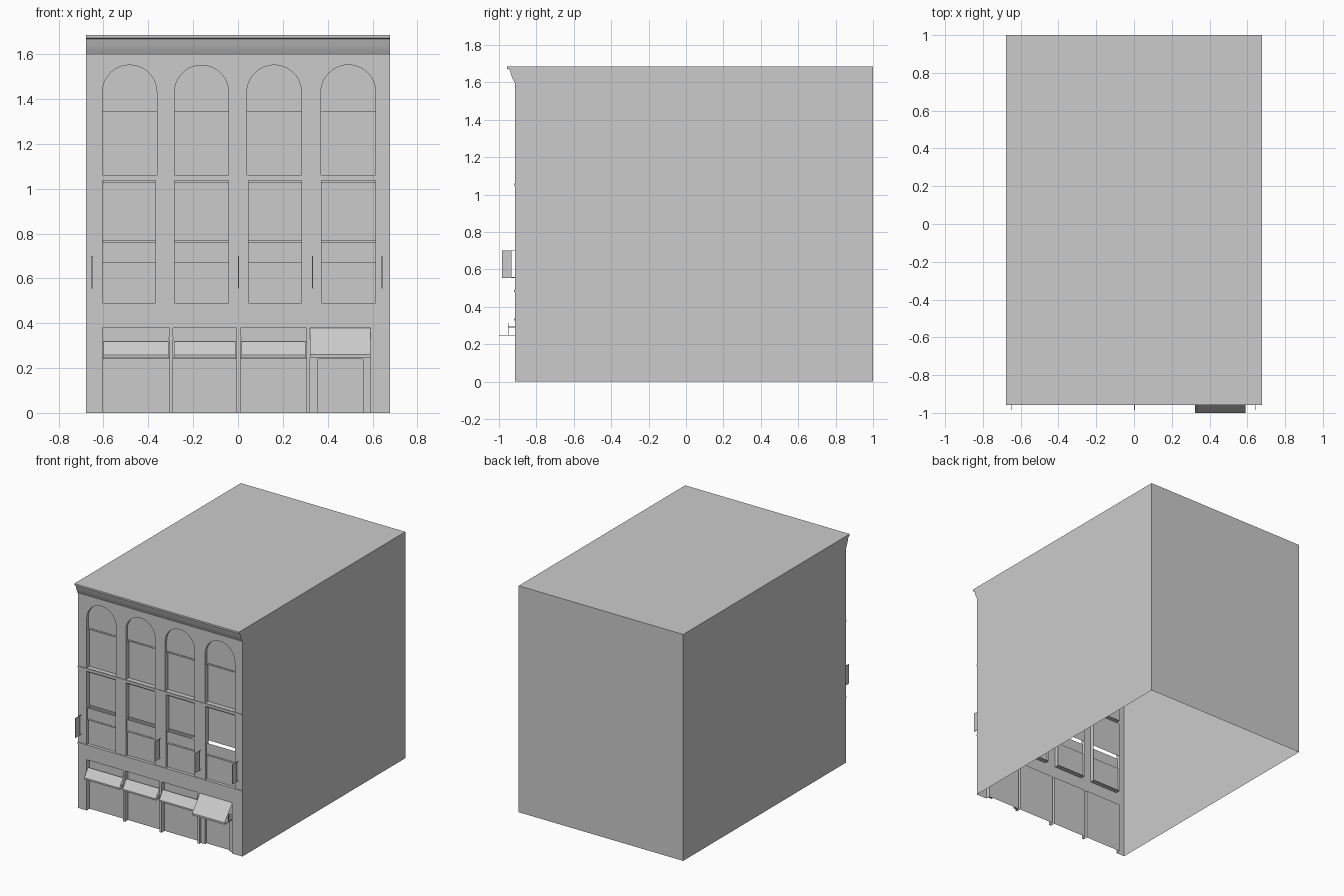
import bpy, bmesh
from math import cos, sin, pi, radians

if "Cube" in bpy.data.objects:
    bpy.data.objects.remove(bpy.data.objects["Cube"])

W, H, F, B = 0.677, 1.685, -0.915, 1.0   # half width, height, front and back planes
EAVE = 1.597

plaster = bpy.data.materials.new("light grey")
plaster.use_nodes = True
GREY = (0.6, 0.6, 0.6, 1)
plaster.diffuse_color = GREY
plaster.node_tree.nodes["Principled BSDF"].inputs["Base Color"].default_value = GREY


def finish(name, bm, smooth=False):
    mesh = bpy.data.meshes.new(name)
    bm.to_mesh(mesh)
    bm.free()
    mesh.materials.append(plaster)
    ob = bpy.data.objects.new(name, mesh)
    bpy.context.collection.objects.link(ob)
    if smooth:
        bpy.ops.object.select_all(action='DESELECT')
        ob.select_set(True)
        bpy.context.view_layer.objects.active = ob
        bpy.ops.object.shade_smooth_by_angle(angle=radians(35))
    return ob


def box(name, x0, x1, y0, y1, z0, z1):
    bm = bmesh.new()
    bmesh.ops.create_cube(bm, size=1)
    for v in bm.verts:
        v.co.x = x1 if v.co.x > 0 else x0
        v.co.y = y1 if v.co.y > 0 else y0
        v.co.z = z1 if v.co.z > 0 else z0
    return finish(name, bm)


def rect(x0, x1, z0, z1):
    return [(x0, z0), (x1, z0), (x1, z1), (x0, z1)]


def arch(x0, x1, z0, spring, n=20):
    c, r = (x0 + x1) / 2, (x1 - x0) / 2
    curve = [(c + r * cos(pi * i / n), spring + r * sin(pi * i / n)) for i in range(n + 1)]
    return [(x0, z0), (x1, z0)] + curve


def pane(name, outline, depth):
    bm = bmesh.new()
    bm.faces.new([bm.verts.new((x, F + depth, z)) for x, z in outline])
    return finish(name, bm)


def reveal(name, outline, depth, closed=True):
    # inner sides of an opening
    bm = bmesh.new()
    rows = [[bm.verts.new((x, y, z)) for x, z in outline] for y in (F, F + depth)]
    n = len(outline)
    for i in range(n if closed else n - 1):
        j = (i + 1) % n
        bm.faces.new((rows[0][i], rows[1][i], rows[1][j], rows[0][j]))
    return finish(name, bm, smooth=True)


# Main shell: side profile with the cornice, open below and at the front
cornice = [(F, EAVE), (-0.924, 1.613), (-0.934, 1.638), (-0.943, 1.668),
           (-0.957, 1.672), (-0.957, H)]
bm = bmesh.new()
side = bm.faces.new([bm.verts.new((-W, y, z))
                     for y, z in [(F, 0)] + cornice + [(B, H), (B, 0)]])
ext = bmesh.ops.extrude_face_region(bm, geom=[side], use_keep_orig=True)
for v in ext["geom"]:
    if isinstance(v, bmesh.types.BMVert):
        v.co.x = W
bmesh.ops.recalc_face_normals(bm, faces=bm.faces)
openings = [f for f in bm.faces
            if all(abs(v.co.z) < 1e-5 for v in f.verts)
            or all(abs(v.co.y - F) < 1e-5 for v in f.verts)]
bmesh.ops.delete(bm, geom=openings, context='FACES')
finish("building_shell", bm, smooth=True)

# Bays
top_bays = [(-0.605, -0.362), (-0.283, -0.042), (0.04, 0.283), (0.37, 0.614)]
mid_bays = [(-0.605, -0.367), (-0.283, -0.042), (0.047, 0.283), (0.373, 0.614)]
shops = [(-0.605, -0.306), (-0.29, -0.007), (0.012, 0.306), (0.322, 0.59)]
SHOP_TOP, DEEP = 0.378, 0.035

# Front wall sheet with window holes and shop notches
outer = [(-W, 0)]
for a, b in shops:
    outer += [(a, 0), (a, SHOP_TOP), (b, SHOP_TOP), (b, 0)]
outer += [(W, 0), (W, EAVE), (-W, EAVE)]
loops = [outer]
loops += [arch(a, b, 1.06, 1.43) for a, b in top_bays]
loops += [rect(a, b, 0.49, 1.036) for a, b in mid_bays]
bm = bmesh.new()
for loop in loops:
    vs = [bm.verts.new((x, F, z)) for x, z in loop]
    for i, v in enumerate(vs):
        bm.edges.new((v, vs[i - 1]))
bmesh.ops.triangle_fill(bm, use_beauty=True, use_dissolve=False,
                        edges=bm.edges[:], normal=(0, -1, 0))
for f in bm.faces:
    f.normal_update()
    if f.normal.y > 0:
        f.normal_flip()
finish("front_wall", bm)

# Arched top windows: upper sash stands forward of the lower one
for i, (a, b) in enumerate(top_bays, 1):
    reveal(f"arched_reveal_{i}", arch(a, b, 1.06, 1.43), DEEP)
    pane(f"arched_upper_sash_{i}", arch(a, b, 1.347, 1.43), 0.02)
    pane(f"arched_lower_sash_{i}", rect(a, b, 1.06, 1.347), DEEP)
    box(f"arched_rail_{i}", a, b, F + 0.016, F + DEEP, 1.342, 1.352)

# Middle windows: deep pane above, shallower two part pane below, open slot between
for i, (a, b) in enumerate(mid_bays, 1):
    reveal(f"middle_reveal_{i}", rect(a, b, 0.49, 1.036), DEEP)
    pane(f"middle_upper_pane_{i}", rect(a, b, 0.77, 1.036), DEEP)
    box(f"middle_head_{i}", a, b, F + 0.012, F + DEEP, 1.025, 1.036)
    pane(f"middle_lower_top_{i}", rect(a, b, 0.674, 0.76), 0.012)
    pane(f"middle_lower_base_{i}", rect(a, b, 0.49, 0.674), 0.02)
    box(f"middle_rail_{i}", a, b, F + 0.009, F + 0.02, 0.669, 0.679)

# String courses
box("upper_string_course", -W, W, F - 0.004, F, 1.048, 1.058)
box("lower_string_course", -W, W, F - 0.004, F, 0.478, 0.49)


def awning(name, x0, x1, y_wall, z_wall, y_edge, z_edge, drop):
    # sloping cloth, short valance and thin side struts
    bm = bmesh.new()
    path = [(y_wall, z_wall), (y_edge, z_edge), (y_edge, z_edge - drop)]
    rows = [[bm.verts.new((x, y, z)) for x in (x0, x1)] for y, z in path]
    for p, q in zip(rows, rows[1:]):
        bm.faces.new((p[0], q[0], q[1], p[1]))
    finish(name, bm)
    t = 0.004
    for k, x in (("right", x0), ("left", x1 - t)):
        box(f"{name}_{k}_arm", x, x + t, y_edge, F + 0.01, z_edge - drop, z_edge - drop + t)


# Shop fronts with awnings
for i, (a, b) in enumerate(shops, 1):
    reveal(f"shop_reveal_{i}", [(a, 0), (a, SHOP_TOP), (b, SHOP_TOP), (b, 0)], DEEP, False)
    pane(f"shop_front_{i}", rect(a, b, 0, SHOP_TOP), DEEP)
    box(f"shop_transom_{i}", a, b, F + 0.02, F + DEEP, 0.24, 0.25)
    if i < 4:
        awning(f"awning_{i}", a + 0.004, b - 0.004, F + 0.01, 0.318, -0.95, 0.258, 0.012)
        gap = shops[i][0]
        box(f"column_cap_{i}", b - 0.003, gap + 0.003, F - 0.004, F + 0.01, 0.327, 0.338)
    else:
        awning("large_awning", a, b, F + 0.01, SHOP_TOP, -1.0, 0.26, 0.014)
        for k, (p, q) in (("right", (a, a + 0.033)), ("left", (b - 0.033, b))):
            box(f"door_{k}_jamb", p, q, F + 0.018, F + DEEP, 0, 0.24)
        for k, x in (("right", a), ("left", b - 0.004)):
            box(f"awning_{k}_post", x, x + 0.004, -0.952, -0.948, 0.246, 0.312)
            box(f"awning_{k}_middle_arm", x, x + 0.004, -0.952, F, 0.29, 0.294)

# Projecting blade signs on two thin brackets
for i, x in enumerate((-0.65, 0.003, 0.333, 0.642), 1):
    box(f"blade_sign_{i}", x - 0.0025, x + 0.0025, -0.985, -0.933, 0.555, 0.70)
    for k, z in (("lower", 0.555), ("upper", 0.697)):
        box(f"sign_{i}_{k}_bracket", x - 0.0015, x + 0.0015, -0.985, F, z, z + 0.003)
